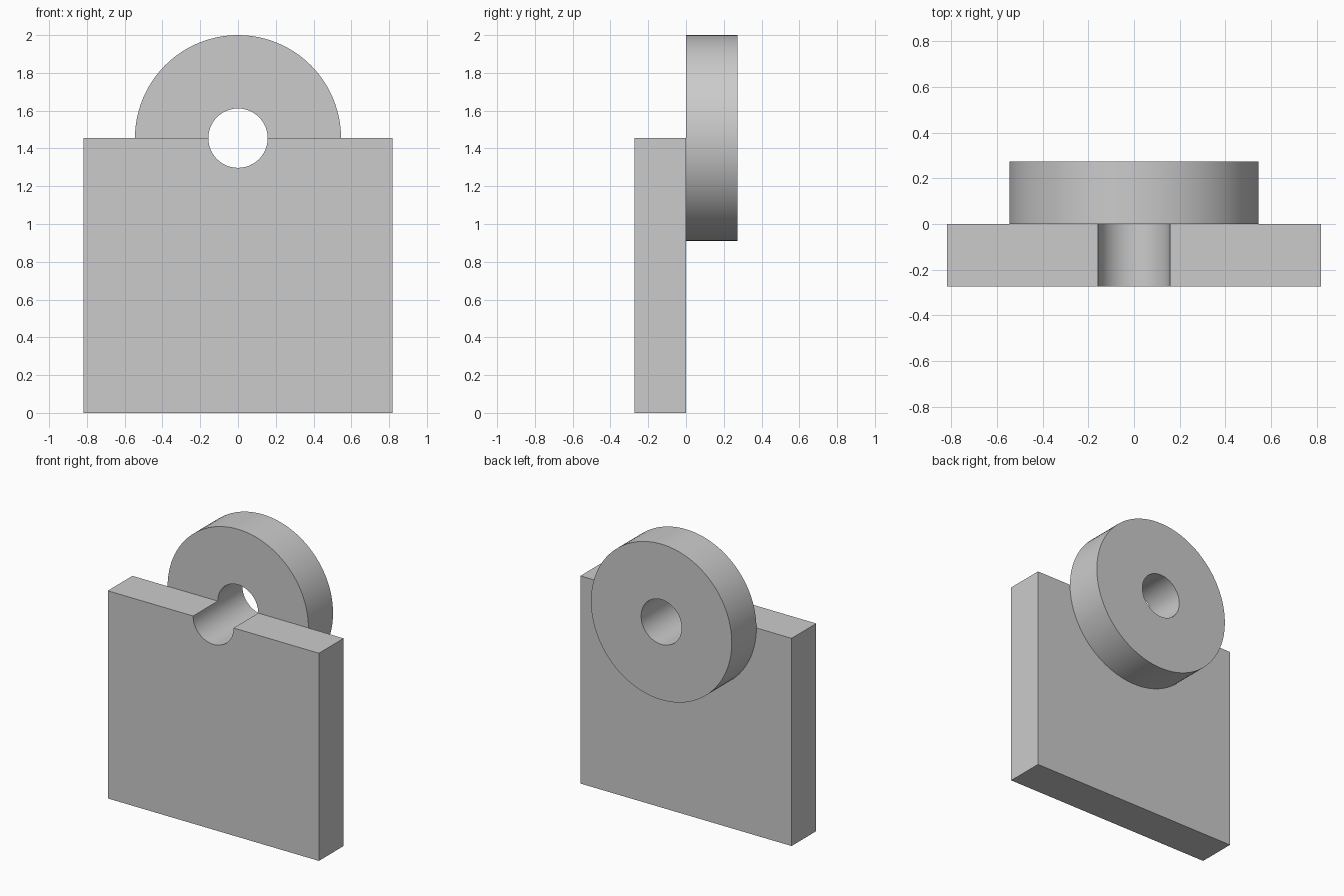
import bpy, bmesh, math
from mathutils import Matrix, Vector

cube = bpy.data.objects.get("Cube")
if cube:
    bpy.data.objects.remove(cube, do_unlink=True)

HALF_WIDTH, AXIS_Z, THICK = 0.818, 1.4545, 0.2727
DISC_R, HOLE_R, STEPS = 0.5455, 0.157, 96

grey = bpy.data.materials.new("plain grey")
grey.use_nodes = True
colour = (0.6, 0.6, 0.6, 1)
grey.diffuse_color = colour
grey.node_tree.nodes["Principled BSDF"].inputs["Base Color"].default_value = colour


def finish(name, bm):
    bmesh.ops.recalc_face_normals(bm, faces=bm.faces)
    mesh = bpy.data.meshes.new(name)
    bm.to_mesh(mesh)
    bm.free()
    mesh.materials.append(grey)
    obj = bpy.data.objects.new(name, mesh)
    bpy.context.collection.objects.link(obj)
    bpy.ops.object.select_all(action="DESELECT")
    obj.select_set(True)
    bpy.context.view_layer.objects.active = obj
    bpy.ops.object.shade_smooth_by_angle(angle=math.radians(30))


# Upright plate: square outline with a half-round notch in the top edge
bm = bmesh.new()
outline = [(HALF_WIDTH, AXIS_Z), (HALF_WIDTH, 0), (-HALF_WIDTH, 0), (-HALF_WIDTH, AXIS_Z)]
for i in range(STEPS // 2 + 1):
    a = math.pi + 2 * math.pi * i / STEPS
    outline.append((HOLE_R * math.cos(a), AXIS_Z + HOLE_R * math.sin(a)))
face = bm.faces.new([bm.verts.new((x, -THICK, z)) for x, z in outline])
back = bmesh.ops.extrude_face_region(bm, geom=[face])["geom"]
bmesh.ops.translate(bm, vec=(0, THICK, 0),
                    verts=[g for g in back if isinstance(g, bmesh.types.BMVert)])
finish("plate", bm)

# Pierced disc behind the plate: rectangular section spun about the hole axis
bm = bmesh.new()
section = [(HOLE_R, 0), (DISC_R, 0), (DISC_R, THICK), (HOLE_R, THICK)]
ring = [bm.verts.new((r, y, AXIS_Z)) for r, y in section]
edges = [bm.edges.new((ring[i], ring[(i + 1) % 4])) for i in range(4)]
bmesh.ops.spin(bm, geom=ring + edges, cent=(0, 0, AXIS_Z), axis=(0, 1, 0),
               angle=2 * math.pi, steps=STEPS, use_merge=True)
bmesh.ops.remove_doubles(bm, verts=bm.verts, dist=0.0001)
finish("disc", bm)
